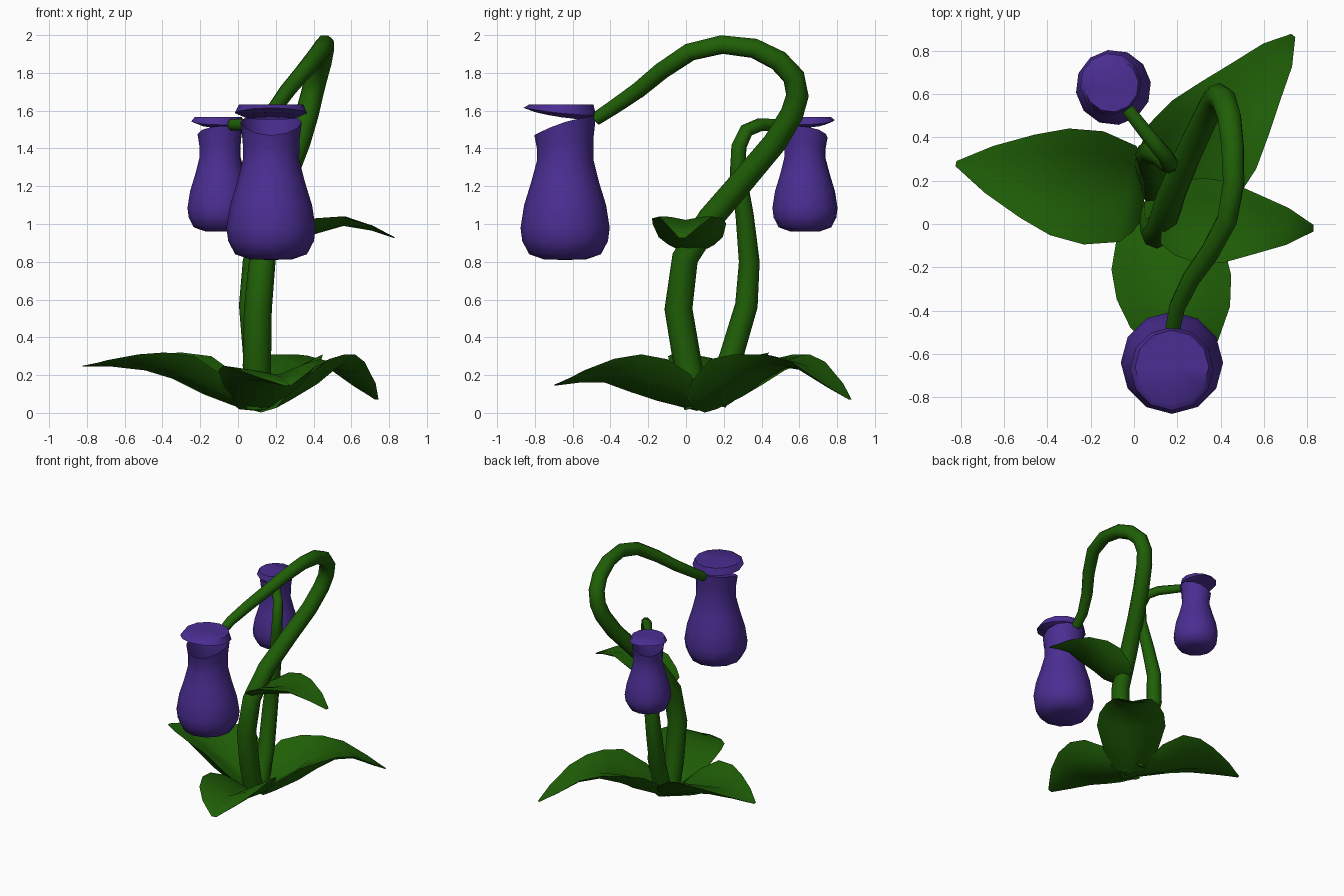
import bpy, bmesh, math
from mathutils import Vector

if "Cube" in bpy.data.objects:
    bpy.data.objects.remove(bpy.data.objects["Cube"])


def material(name, color):
    m = bpy.data.materials.new(name)
    m.diffuse_color = color
    m.use_nodes = True
    m.node_tree.nodes["Principled BSDF"].inputs["Base Color"].default_value = m.diffuse_color
    return m


GREEN = material("leaf_green", (0.014, 0.115, 0.002, 1))
PURPLE = material("pitcher_purple", (0.07, 0.027, 0.29, 1))


def finish(bm, name, mat, angle=60):
    bmesh.ops.recalc_face_normals(bm, faces=bm.faces)
    me = bpy.data.meshes.new(name)
    bm.to_mesh(me)
    bm.free()
    me.materials.append(mat)
    ob = bpy.data.objects.new(name, me)
    bpy.context.collection.objects.link(ob)
    bpy.ops.object.select_all(action='DESELECT')
    ob.select_set(True)
    bpy.context.view_layer.objects.active = ob
    bpy.ops.object.shade_smooth_by_angle(angle=math.radians(angle))
    return ob


def bridge(bm, a, b):
    n = len(a)
    for i in range(n):
        bm.faces.new((a[i], a[(i + 1) % n], b[(i + 1) % n], b[i]))


def stem(name, pts, sides=8):
    """Tapered tube through (x, y, z, radius) points."""
    bm = bmesh.new()
    P = [Vector(p[:3]) for p in pts]
    rings, u = [], Vector((1, 0, 0))
    for i, p in enumerate(P):
        t = (P[min(i + 1, len(P) - 1)] - P[max(i - 1, 0)]).normalized()
        u = (u - t * u.dot(t)).normalized()
        v = t.cross(u)
        rings.append([bm.verts.new(p + pts[i][3] * (
            u * math.cos(math.tau * k / sides) + v * math.sin(math.tau * k / sides)))
            for k in range(sides)])
    for a, b in zip(rings, rings[1:]):
        bridge(bm, a, b)
    bm.faces.new(rings[0])
    bm.faces.new(rings[-1])
    return finish(bm, name, GREEN)


def leaf(name, base, tip, rows, thick=0.045, roll=0.0):
    """Fleshy blade, creased above and rounded below.
    Rows are (distance along, half width, underside z, edge lift)."""
    bm = bmesh.new()
    base, tip = Vector(base), Vector(tip)
    d = (tip - base).normalized()
    side = Vector((-d.y, d.x))
    wide = max(r[1] for r in rows)
    rings = []
    for s, w, z, lift in rows:
        f = w / wide
        ring = []
        for c, top in ((-1, 0), (-0.6, 1), (0, 1), (0.6, 1), (1, 0), (0.7, 0), (0, 0), (-0.7, 0)):
            q = base + d * s + side * (w * c)
            h = lift * abs(c) ** (1 if top else 3) + roll * c * f
            if top:
                h += thick * f * (1 - abs(c)) ** 0.7
            ring.append(bm.verts.new((q.x, q.y, z + h + 0.003 * top)))
        rings.append(ring)
    for a, b in zip(rings, rings[1:]):
        bridge(bm, a, b)
    bm.faces.new(rings[0])
    bm.faces.new(rings[-1])
    return finish(bm, name, GREEN, 70)


def lathe(name, rings, loc, scale, out, sides=12):
    """Rings are (radius, z, tilt, outward shift); tilt raises the inner side."""
    bm = bmesh.new()
    made = []
    for r, z, tilt, shift in rings:
        if r == 0:
            ring = [bm.verts.new((shift, 0, z))]
        else:
            ring = [bm.verts.new((shift + r * math.cos(a), r * math.sin(a),
                                  z - tilt * math.cos(a) + 0.4 * tilt * math.sin(a) ** 2))
                    for a in (math.tau * k / sides for k in range(sides))]
        if made:
            p = made[-1]
            if len(p) == 1 or len(ring) == 1:
                c, big = (p[0], ring) if len(p) == 1 else (ring[0], p)
                for k in range(sides):
                    bm.faces.new((c, big[k], big[(k + 1) % sides]))
            else:
                bridge(bm, p, ring)
        made.append(ring)
    for v in bm.verts:
        v.co *= scale
    ob = finish(bm, name, PURPLE)
    ob.location = loc
    ob.rotation_euler.z = math.radians(out)
    return ob


BODY = [(0, 0, 0, 0), (0.11, 0.002, 0, 0), (0.19, 0.03, 0, 0), (0.227, 0.1, 0, 0),
        (0.236, 0.17, 0, 0), (0.217, 0.29, 0, 0), (0.18, 0.41, 0, 0),
        (0.149, 0.53, 0.005, 0), (0.15, 0.62, 0.025, 0), (0.163, 0.71, 0.05, 0)]
LID = [(0, 0.765, 0, 0.02), (0.14, 0.763, -0.02, 0.02), (0.192, 0.785, -0.02, 0.028),
       (0.17, 0.823, 0, 0.02), (0, 0.82, 0, 0.02)]


def pitcher(prefix, loc, scale, out):
    lathe(prefix + "_pitcher_body", BODY, loc, scale, out)
    lathe(prefix + "_pitcher_lid", LID, loc, scale, out)


# Hanging pitchers, open towards the side away from their stems
pitcher("large", (0.175, -0.64, 0.81), 1.0, -90)
pitcher("small", (-0.095, 0.63, 0.96), 0.738, 128)

# Stems
stem("large_stem", [
    (0.10, 0.06, 0.03, 0.07), (0.10, 0.01, 0.25, 0.075), (0.105, -0.04, 0.55, 0.074),
    (0.13, -0.005, 0.82, 0.07), (0.17, 0.13, 1.03, 0.068), (0.245, 0.31, 1.24, 0.065),
    (0.32, 0.47, 1.43, 0.063), (0.365, 0.56, 1.58, 0.062), (0.39, 0.59, 1.68, 0.06),
    (0.415, 0.57, 1.78, 0.06), (0.44, 0.49, 1.865, 0.058), (0.455, 0.36, 1.93, 0.055),
    (0.46, 0.19, 1.95, 0.052), (0.43, 0.02, 1.91, 0.05), (0.35, -0.13, 1.81, 0.047),
    (0.265, -0.25, 1.71, 0.044), (0.20, -0.38, 1.62, 0.04), (0.18, -0.48, 1.555, 0.036)])
stem("small_stem", [
    (0.10, 0.15, 0.05, 0.065), (0.09, 0.24, 0.30, 0.063), (0.065, 0.32, 0.57, 0.06),
    (0.08, 0.335, 0.80, 0.055), (0.125, 0.31, 1.05, 0.048), (0.16, 0.275, 1.27, 0.043),
    (0.165, 0.28, 1.41, 0.04), (0.14, 0.32, 1.495, 0.038), (0.08, 0.39, 1.525, 0.036),
    (-0.03, 0.53, 1.525, 0.032)])

# Ground leaves and the single leaf on the large stem
leaf("left_leaf", (0.05, 0.125), (-0.83, 0.28), [
    (0, 0.14, 0.02, 0.06), (0.08, 0.225, 0.04, 0.15), (0.24, 0.265, 0.10, 0.20),
    (0.40, 0.25, 0.18, 0.14), (0.55, 0.195, 0.225, 0.085), (0.73, 0.11, 0.245, 0.035),
    (0.885, 0.012, 0.245, 0)])
leaf("back_leaf", (0.12, 0.10), (0.735, 0.87), [
    (0, 0.15, 0.002, 0.07), (0.08, 0.21, 0.02, 0.15), (0.25, 0.265, 0.085, 0.20),
    (0.40, 0.25, 0.18, 0.13), (0.55, 0.20, 0.24, 0.07), (0.70, 0.145, 0.22, 0.05),
    (0.87, 0.085, 0.13, 0.025), (0.985, 0.012, 0.07, 0)])
leaf("front_leaf", (0.11, 0.06), (0.27, -0.70), [
    (0, 0.15, 0.01, 0.06), (0.08, 0.21, 0.03, 0.15), (0.22, 0.265, 0.065, 0.19),
    (0.36, 0.27, 0.11, 0.17), (0.50, 0.235, 0.16, 0.10), (0.64, 0.15, 0.16, 0.05),
    (0.77, 0.02, 0.145, 0)], roll=0.03)
leaf("stem_leaf", (0.13, 0.03), (0.83, -0.02), [
    (0, 0.12, 0.86, 0.03), (0.07, 0.17, 0.87, 0.06), (0.17, 0.195, 0.91, 0.09),
    (0.29, 0.19, 0.95, 0.08), (0.43, 0.14, 0.99, 0.05), (0.58, 0.085, 0.965, 0.025),
    (0.70, 0.015, 0.925, 0)], thick=0.04)
